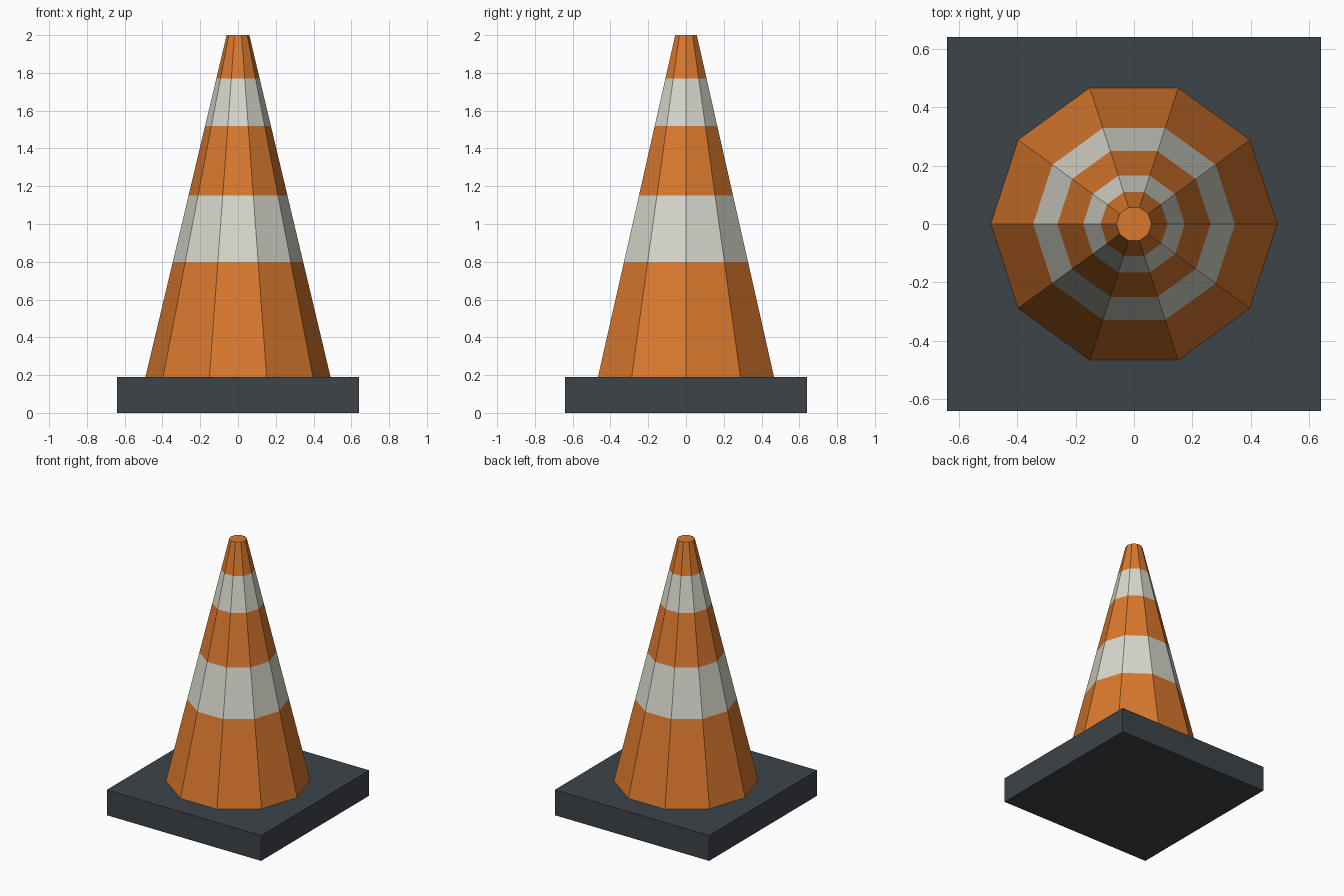
import bpy
import bmesh
from math import cos, sin, tau

cube = bpy.data.objects.get("Cube")
if cube:
    bpy.data.objects.remove(cube, do_unlink=True)


def make_material(name, rgb):
    mat = bpy.data.materials.new(name)
    mat.use_nodes = True
    color = (*rgb, 1.0)
    mat.diffuse_color = color
    mat.node_tree.nodes["Principled BSDF"].inputs["Base Color"].default_value = color
    return mat


def make_object(name, bm, materials):
    bmesh.ops.recalc_face_normals(bm, faces=bm.faces)
    mesh = bpy.data.meshes.new(name)
    bm.to_mesh(mesh)
    bm.free()
    for mat in materials:
        mesh.materials.append(mat)
    obj = bpy.data.objects.new(name, mesh)
    bpy.context.collection.objects.link(obj)
    return obj


orange = make_material("orange", (0.70, 0.19, 0.027))
white = make_material("off white", (0.68, 0.68, 0.60))
slate = make_material("dark slate", (0.048, 0.057, 0.066))

BASE_HEIGHT, BASE_HALF = 0.19, 0.64
TOP, BOTTOM_RADIUS, TOP_RADIUS = 2.0, 0.49, 0.06
SIDES = 10

# Square base slab
bm = bmesh.new()
bmesh.ops.create_cube(bm, size=1)
for v in bm.verts:
    v.co.x *= 2 * BASE_HALF
    v.co.y *= 2 * BASE_HALF
    v.co.z = (v.co.z + 0.5) * BASE_HEIGHT
make_object("base", bm, [slate])

# Faceted cone body, with rings at the edges of the stripes
bm = bmesh.new()
rings = []
for z in (BASE_HEIGHT, 0.80, 1.15, 1.52, 1.77, TOP):
    t = (z - BASE_HEIGHT) / (TOP - BASE_HEIGHT)
    r = BOTTOM_RADIUS + t * (TOP_RADIUS - BOTTOM_RADIUS)
    rings.append([bm.verts.new((r * cos(tau * i / SIDES), r * sin(tau * i / SIDES), z))
                  for i in range(SIDES)])

# Alternate orange and white bands
for band, (low, high) in enumerate(zip(rings, rings[1:])):
    for i in range(SIDES):
        j = (i + 1) % SIDES
        face = bm.faces.new((low[i], low[j], high[j], high[i]))
        face.material_index = band % 2

# Closed top and underside
bm.faces.new(rings[-1])
bm.faces.new(rings[0][::-1])
make_object("cone", bm, [orange, white])
